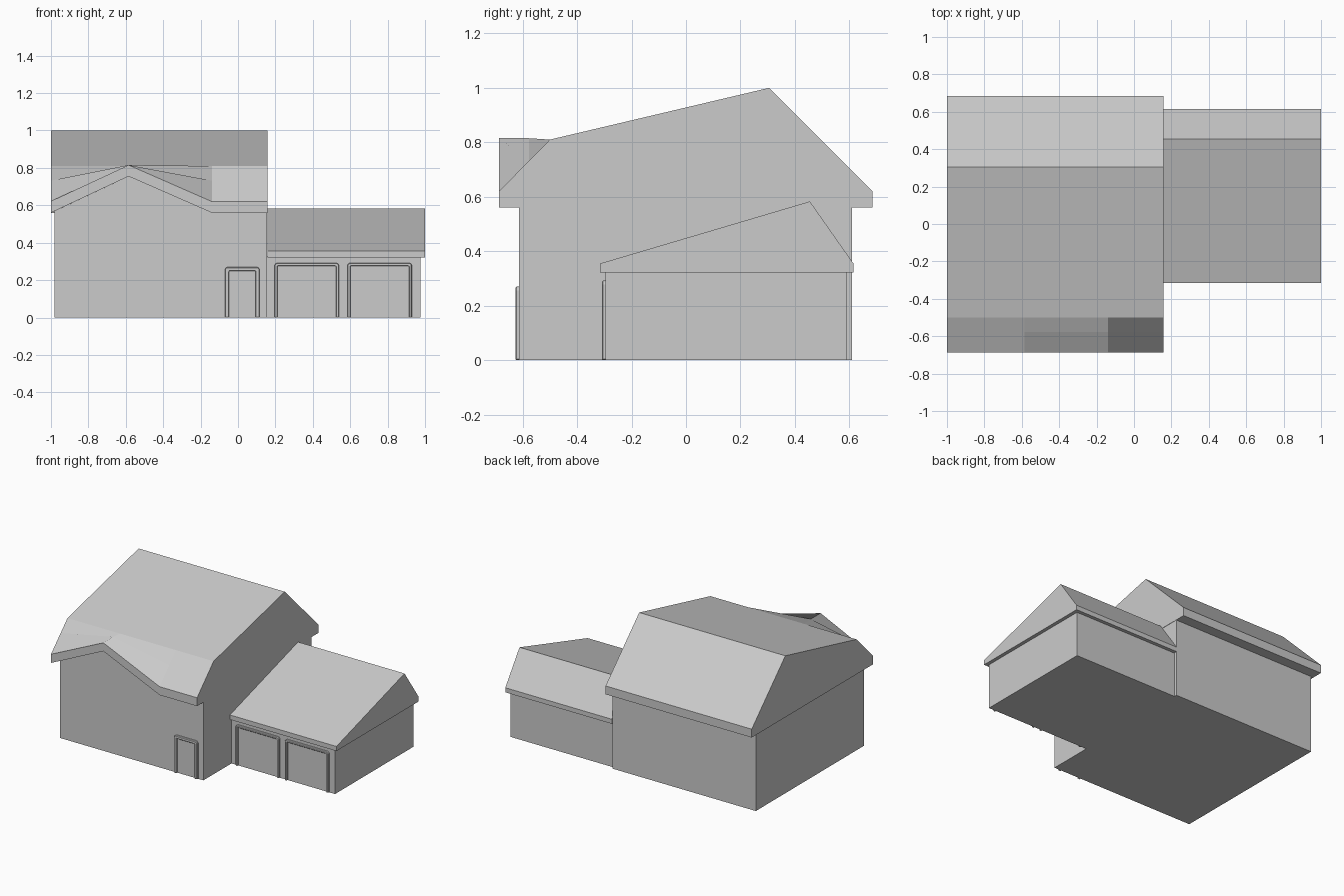
import bpy, bmesh

if "Cube" in bpy.data.objects:
    bpy.data.objects.remove(bpy.data.objects["Cube"])


def loft(name, sections):
    """Solid skinned through a list of closed 3D outlines with equal point counts."""
    bm = bmesh.new()
    rings = [[bm.verts.new(p) for p in s] for s in sections]
    n = len(rings[0])
    for a, b in zip(rings, rings[1:]):
        for i in range(n):
            j = (i + 1) % n
            bm.faces.new((a[i], a[j], b[j], b[i]))
    bm.faces.new(rings[0])
    bm.faces.new(rings[-1])
    bmesh.ops.recalc_face_normals(bm, faces=bm.faces)
    mesh = bpy.data.meshes.new(name)
    bm.to_mesh(mesh)
    bm.free()
    obj = bpy.data.objects.new(name, mesh)
    bpy.context.collection.objects.link(obj)
    return obj


def along_x(profile, x):
    return [(x, y, z) for y, z in profile]


# House walls, rising into the front gable
def wall_profile(front_top):
    return [(-0.613, 0), (-0.613, front_top), (-0.54, front_top),
            (-0.53, 0.56), (0.61, 0.56), (0.61, 0)]


loft("house_walls", [along_x(wall_profile(z), x) for x, z in
                     ((-0.98, 0.569), (-0.585, 0.755), (-0.14, 0.561), (0.155, 0.561))])


# House roof: the lower front slope swells up into a gable
def roof_profile(soffit, front, middle):
    return [(-0.687, soffit), (-0.687, front), (-0.577, middle), (-0.5, 0.81),
            (0.305, 1.0), (0.685, 0.62), (0.685, 0.56), (0.61, 0.56),
            (-0.53, 0.56), (-0.54, soffit)]


loft("house_roof", [along_x(roof_profile(*zs), x) for x, zs in
                    ((-1.0, (0.56, 0.622, 0.732)), (-0.585, (0.755, 0.815, 0.815)),
                     (-0.14, (0.56, 0.62, 0.732)), (0.157, (0.56, 0.62, 0.732)))])

# Garage wing
walls = [(-0.295, 0), (-0.295, 0.325), (0.59, 0.325), (0.59, 0)]
loft("garage_walls", [along_x(walls, x) for x in (0.155, 0.975)])
roof = [(-0.315, 0.322), (-0.315, 0.355), (0.455, 0.583), (0.615, 0.355), (0.615, 0.322)]
loft("garage_roof", [along_x(roof, x) for x in (0.157, 1.0)])


# Door surrounds
def door_frame(name, x0, x1, top, wall_y, width, depth=0.014):
    c = 0.01
    outline = [(x0, 0), (x0, top - c), (x0 + c, top), (x1 - c, top), (x1, top - c), (x1, 0),
               (x1 - width, 0), (x1 - width, top - width),
               (x0 + width, top - width), (x0 + width, 0)]
    frame = loft(name, [[(x, y, z) for x, z in outline]
                        for y in (wall_y - depth, wall_y + 0.005)])
    bevel = frame.modifiers.new("soft_edges", "BEVEL")
    bevel.width = 0.004
    bevel.segments = 1


door_frame("front_door_frame", -0.07, 0.115, 0.27, -0.613, 0.022)
for i, x in enumerate((0.195, 0.585)):
    door_frame(f"garage_door_frame_{i + 1}", x, x + 0.345, 0.292, -0.295, 0.017)
